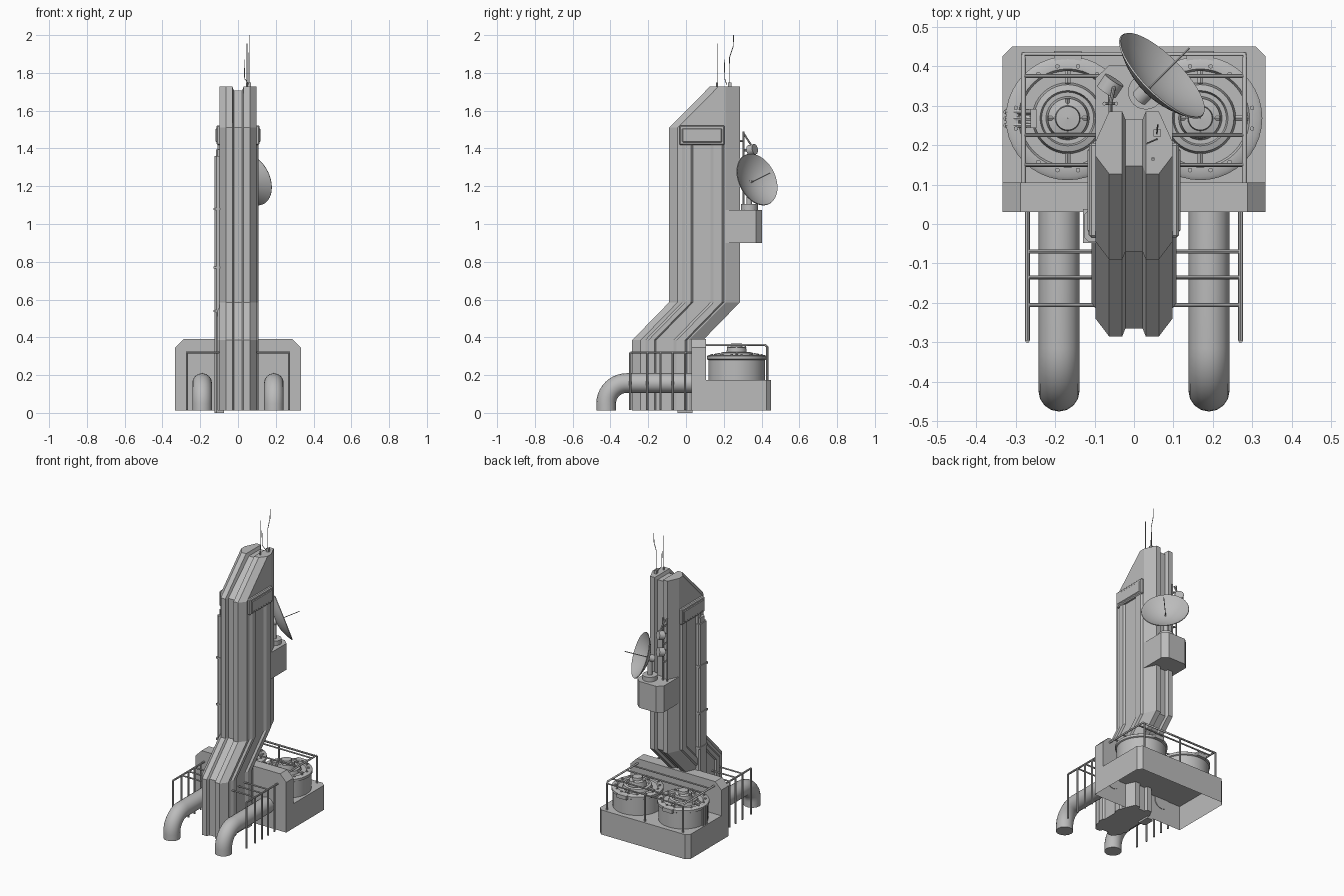
import bpy, bmesh, math
from mathutils import Vector, Matrix

cube = bpy.data.objects.get("Cube")
if cube:
    bpy.data.objects.remove(cube, do_unlink=True)

GREY = bpy.data.materials.new("concrete_grey")
GREY.use_nodes = True
GREY.diffuse_color = (0.5, 0.5, 0.5, 1)
GREY.node_tree.nodes["Principled BSDF"].inputs["Base Color"].default_value = (0.5, 0.5, 0.5, 1)


def finish(name, bm, smooth=False):
    bmesh.ops.recalc_face_normals(bm, faces=bm.faces)
    mesh = bpy.data.meshes.new(name)
    bm.to_mesh(mesh)
    bm.free()
    obj = bpy.data.objects.new(name, mesh)
    bpy.context.collection.objects.link(obj)
    mesh.materials.append(GREY)
    if smooth:
        bpy.ops.object.select_all(action='DESELECT')
        obj.select_set(True)
        bpy.context.view_layer.objects.active = obj
        bpy.ops.object.shade_smooth_by_angle(angle=math.radians(35))
    return obj


def add_box(bm, lo, hi, rot=None):
    lo, hi = Vector(lo), Vector(hi)
    m = Matrix.Translation((lo + hi) / 2)
    if rot:
        m = m @ rot
    m = m @ Matrix.Diagonal((*(hi - lo), 1))
    return bmesh.ops.create_cube(bm, size=1, matrix=m)["verts"]


def add_rod(bm, a, b, r, sides=8):
    a, b = Vector(a), Vector(b)
    m = Matrix.Translation((a + b) / 2) @ (b - a).to_track_quat('Z', 'Y').to_matrix().to_4x4()
    bmesh.ops.create_cone(bm, cap_ends=True, segments=sides, radius1=r, radius2=r,
                          depth=(b - a).length, matrix=m)


def add_lathe(bm, profile, place, sides=32):
    rings = [[bm.verts.new(place @ Vector((r * math.cos(t), r * math.sin(t), z)))
              for t in (math.tau * i / sides for i in range(sides))] for r, z in profile]
    for a, b in zip(rings, rings[1:]):
        for i in range(sides):
            j = (i + 1) % sides
            bm.faces.new((a[i], a[j], b[j], b[i]))
    return rings


def prism(bm, outline, z0, z1):
    low = [bm.verts.new((x, y, z0)) for x, y in outline]
    face = bm.faces.new(low)
    top = bmesh.ops.extrude_face_region(bm, geom=[face])["geom"]
    bmesh.ops.translate(bm, vec=(0, 0, z1 - z0), verts=[v for v in top if isinstance(v, bmesh.types.BMVert)])


def tube(name, points, r):
    curve = bpy.data.curves.new(name, 'CURVE')
    curve.dimensions = '3D'
    curve.bevel_depth = r
    curve.bevel_resolution = 2 if r < 0.02 else 6
    s = curve.splines.new('POLY')
    s.points.add(len(points) - 1)
    for p, co in zip(s.points, points):
        p.co = (*co, 1)
    s.use_smooth = True
    curve.use_fill_caps = True
    obj = bpy.data.objects.new(name, curve)
    bpy.context.collection.objects.link(obj)
    curve.materials.append(GREY)


# Tower: grooved cross-section swept up the cranked path, front sloping at the top
half = [(0.097, -0.045, 0.21), (0.063, -0.09, 0.285), (0.03, -0.09, 0.285), (0.022, -0.07, 0.265)]
columns = [(-x, f, b) for x, f, b in half] + half[::-1]
stations = [(-0.195, 0.012, 0), (-0.195, 0.385, 0), (0, 0.585, 0), (0, 1.51, 0), (0, 1.728, 0.217)]
bm = bmesh.new()
loops = []
for dy, z, slope in stations:
    dip = [0.02 if slope and abs(x) < 0.025 else 0 for x, f, b in columns]
    front = [bm.verts.new((x, f + dy + slope, z - d)) for (x, f, b), d in zip(columns, dip)]
    back = [bm.verts.new((x, b + dy, z - d)) for (x, f, b), d in zip(columns, dip)]
    loops.append((front, back))
for (f0, b0), (f1, b1) in zip(loops, loops[1:]):
    ring0, ring1 = f0 + b0[::-1], f1 + b1[::-1]
    for i in range(16):
        j = (i + 1) % 16
        bm.faces.new((ring0[i], ring0[j], ring1[j], ring1[i]))
for f, b in (loops[0], loops[-1]):
    for i in range(7):
        bm.faces.new((f[i], f[i + 1], b[i + 1], b[i]))
finish("tower", bm)

# Side ribs following the crank, and the collar plates that cap them
bm = bmesh.new()
for side in (-1, 1):
    for y0, y1 in ((-0.02, 0.037), (0.13, 0.2)):
        section = [(0.09, y0), (0.097, y0), (0.108, y0 + 0.016), (0.108, y1 - 0.01), (0.097, y1), (0.09, y1)]
        rings = [[bm.verts.new((side * x, y + dy, z)) for x, y in section]
                 for dy, z in ((-0.195, 0.012), (-0.195, 0.385), (0, 0.585), (0, 1.45))]
        for a, b in zip(rings, rings[1:]):
            for i in range(5):
                bm.faces.new((a[i], a[i + 1], b[i + 1], b[i]))
        bm.faces.new(rings[0])
finish("side_ribs", bm)

bm = bmesh.new()
for s in (-1, 1):
    add_box(bm, (s * 0.102 - 0.012, -0.035, 1.418), (s * 0.102 + 0.012, 0.205, 1.522))
    add_box(bm, (s * 0.112 - 0.006, -0.022, 1.43), (s * 0.112 + 0.006, 0.192, 1.508))
collar = finish("collar_plates", bm)
bevel = collar.modifiers.new("round", 'BEVEL')
bevel.width = 0.006

# Service duct on one side, with clamps
bm = bmesh.new()
prism(bm, [(-0.075, -0.045), (-0.115, -0.045), (-0.125, -0.035), (-0.125, 0.025), (-0.115, 0.035), (-0.075, 0.035)], 0, 1.36)
prism(bm, [(-0.075, -0.035), (-0.108, -0.035), (-0.117, -0.025), (-0.117, 0.015), (-0.108, 0.025), (-0.075, 0.025)], 1.36, 1.395)
for z in (0.54, 0.77, 1.08):
    add_box(bm, (-0.129, -0.048, z - 0.006), (-0.08, 0.038, z + 0.006))
finish("service_duct", bm)

# Open-bottomed platform and the chamfered wall block in front of the tanks
bm = bmesh.new()
W = 0.333
prism(bm, [(-W, 0.03), (W, 0.03), (W, 0.425), (0.308, 0.45), (-0.308, 0.45), (-W, 0.425)], 0.012, 0.175)
bottom = [f for f in bm.faces if f.calc_center_median().z < 0.02]
bmesh.ops.delete(bm, geom=bottom, context='FACES_ONLY')
finish("platform", bm)
bm = bmesh.new()
wall = [(-W, 0.175), (W, 0.175), (W, 0.345), (0.288, 0.39), (-0.288, 0.39), (-W, 0.345)]
faces = [[bm.verts.new((x, y, z)) for x, z in wall] for y in (0.03, 0.105)]
for f in faces:
    bm.faces.new(f)
for i in range(1, 6):
    j = (i + 1) % 6
    bm.faces.new((faces[0][i], faces[0][j], faces[1][j], faces[1][i]))
finish("platform_wall", bm)

# Tanks with stepped lids, bolts, spokes and hinges
tank = [(0.15, 0.175), (0.15, 0.28), (0.157, 0.284), (0.157, 0.3), (0.148, 0.306), (0.125, 0.306),
        (0.12, 0.297), (0.09, 0.297), (0.085, 0.318), (0.07, 0.322), (0.066, 0.31), (0.055, 0.31),
        (0.05, 0.345), (0.032, 0.35), (0.03, 0.366), (0.0005, 0.368)]
for name, side in (("left_tank", 1), ("right_tank", -1)):
    cx, cy = side * 0.168, 0.268
    bm = bmesh.new()
    add_lathe(bm, tank, Matrix.Translation((cx, cy, 0)), 40)
    for i in range(16):
        t = math.tau * (i + 0.5) / 16
        p = Vector((cx + 0.134 * math.cos(t), cy + 0.134 * math.sin(t), 0.305))
        add_rod(bm, p, p + Vector((0, 0, 0.008)), 0.006, 6)
    for i in range(4):
        t = math.tau * i / 4
        d = Vector((math.cos(t), math.sin(t), 0))
        c = Vector((cx, cy, 0.34))
        add_rod(bm, c + d * 0.025, c + d * 0.05 + Vector((0, 0, 0.008)), 0.006, 6)
        add_rod(bm, c + d * 0.088 - Vector((0, 0, 0.03)), c + d * 0.12 - Vector((0, 0, 0.036)), 0.008, 6)
    add_box(bm, (cx - 0.035, cy + 0.145, 0.28), (cx + 0.035, cy + 0.17, 0.305))
    finish(name, bm, True)
bm = bmesh.new()
for y in (0.25, 0.267, 0.284):
    add_rod(bm, (-0.325, y, 0.295), (-0.25, y, 0.315), 0.006)
    add_rod(bm, (-0.325, y, 0.295), (-0.325, y, 0.17), 0.006)
add_box(bm, (-0.262, 0.243, 0.29), (-0.247, 0.291, 0.325))
finish("tank_feed_lines", bm)

# Curved outlet pipes
arc = [math.radians(90 * i / 10) for i in range(11)]
for name, x in (("left_pipe", 0.19), ("right_pipe", -0.19)):
    bend = [(x, -0.313 - 0.11 * math.sin(t), 0.048 + 0.11 * math.cos(t)) for t in arc]
    tube(name, [(x, 0.034, 0.158)] + bend + [(x, -0.423, 0.012)], 0.052)

# Front railings: hand rail, hanging posts and ties to the tower
bm = bmesh.new()
for s in (-1, 1):
    x = s * 0.27
    add_rod(bm, (x, -0.295, 0.32), (x, 0.035, 0.32), 0.006)
    for y in (-0.295, -0.205, -0.135, -0.07, -0.005):
        add_rod(bm, (x, y, 0.015), (x, y, 0.32), 0.006)
    for y in (-0.205, -0.135, -0.07):
        add_rod(bm, (x, y, 0.32), (s * 0.09, y, 0.32), 0.005)
finish("front_railings", bm)

# Rear railing over the tanks
bm = bmesh.new()
for y in (0.375, 0.225, 0.15):
    add_rod(bm, (-0.28, y, 0.36), (0.28, y, 0.36), 0.005)
for x in (-0.28, 0, 0.28):
    add_rod(bm, (x, 0.43, 0.17), (x, 0.43, 0.352), 0.006)
finish("rear_rail_bars", bm)
tube("rear_hand_rail", [(-0.28, 0.1, 0.36), (-0.28, 0.418, 0.36), (-0.28, 0.43, 0.35), (0.28, 0.43, 0.35),
                        (0.28, 0.418, 0.36), (0.28, 0.1, 0.36)], 0.006)

# Rear equipment box
bm = bmesh.new()
prism(bm, [(-0.097, 0.2), (0.097, 0.2), (0.097, 0.37), (0.063, 0.402), (-0.063, 0.402), (-0.097, 0.37)], 0.9, 1.075)
finish("equipment_box", bm)

# Main dish on its pedestal
axis = Vector((0.1, 0.1, 0.05)).normalized()
place = Matrix.Translation((0.07, 0.375, 1.235)) @ axis.to_track_quat('Z', 'Y').to_matrix().to_4x4()
bm = bmesh.new()
bowl = [(0.145 * k / 8, 0.05 * ((k / 8) ** 2 - 1)) for k in range(8, 0, -1)] + [(0.001, -0.05)]
inner = [(max(r - 0.002, 0.001), z + 0.004) for r, z in bowl]
add_lathe(bm, inner[::-1] + bowl, place, 40)
finish("main_dish", bm, True)
bm = bmesh.new()
add_rod(bm, place @ Vector((0, 0, -0.05)), place @ Vector((0, 0, 0.105)), 0.0025, 6)
add_rod(bm, place @ Vector((0, 0, -0.047)), place @ Vector((0, 0, -0.085)), 0.022, 16)
add_rod(bm, (0.03, 0.335, 1.07), (0.03, 0.335, 1.105), 0.045, 24)
add_rod(bm, (0.03, 0.335, 1.1), (0.03, 0.335, 1.23), 0.014, 12)
finish("dish_pedestal", bm, True)

# Small relay drums on a rear mast
bm = bmesh.new()
for x in (-0.075, -0.045):
    add_rod(bm, (x, 0.305, 1.07), (x, 0.305, 1.49), 0.005)
for z in (1.2, 1.32, 1.44):
    add_rod(bm, (-0.075, 0.305, z), (-0.045, 0.305, z), 0.004)
    add_rod(bm, (-0.06, 0.27, z), (-0.06, 0.31, z), 0.005)
add_rod(bm, (-0.06, 0.305, 1.48), (-0.05, 0.35, 1.41), 0.005)
for z in (1.39, 1.28):
    add_rod(bm, (-0.06, 0.305, z), (-0.06, 0.345, z), 0.006)
    add_rod(bm, (-0.07, 0.335, z), (-0.05, 0.365, z + 0.006), 0.028, 16)
finish("relay_mast", bm, True)

# Roof antennas
tube("front_antenna", [(0.048, 0.165, 1.72), (0.048, 0.165, 1.955)], 0.002)
tube("rear_antenna", [(0.058, 0.228, 1.72), (0.058, 0.23, 1.88), (0.06, 0.25, 1.94), (0.06, 0.252, 2.0)], 0.002)
tube("short_antenna", [(0.058, 0.215, 1.74), (0.035, 0.205, 1.77), (0.033, 0.203, 1.87)], 0.002)
bm = bmesh.new()
add_box(bm, (0.05, 0.222, 1.72), (0.068, 0.24, 1.75))
add_rod(bm, (0.048, 0.165, 1.72), (0.048, 0.165, 1.75), 0.005)
finish("antenna_feet", bm)
